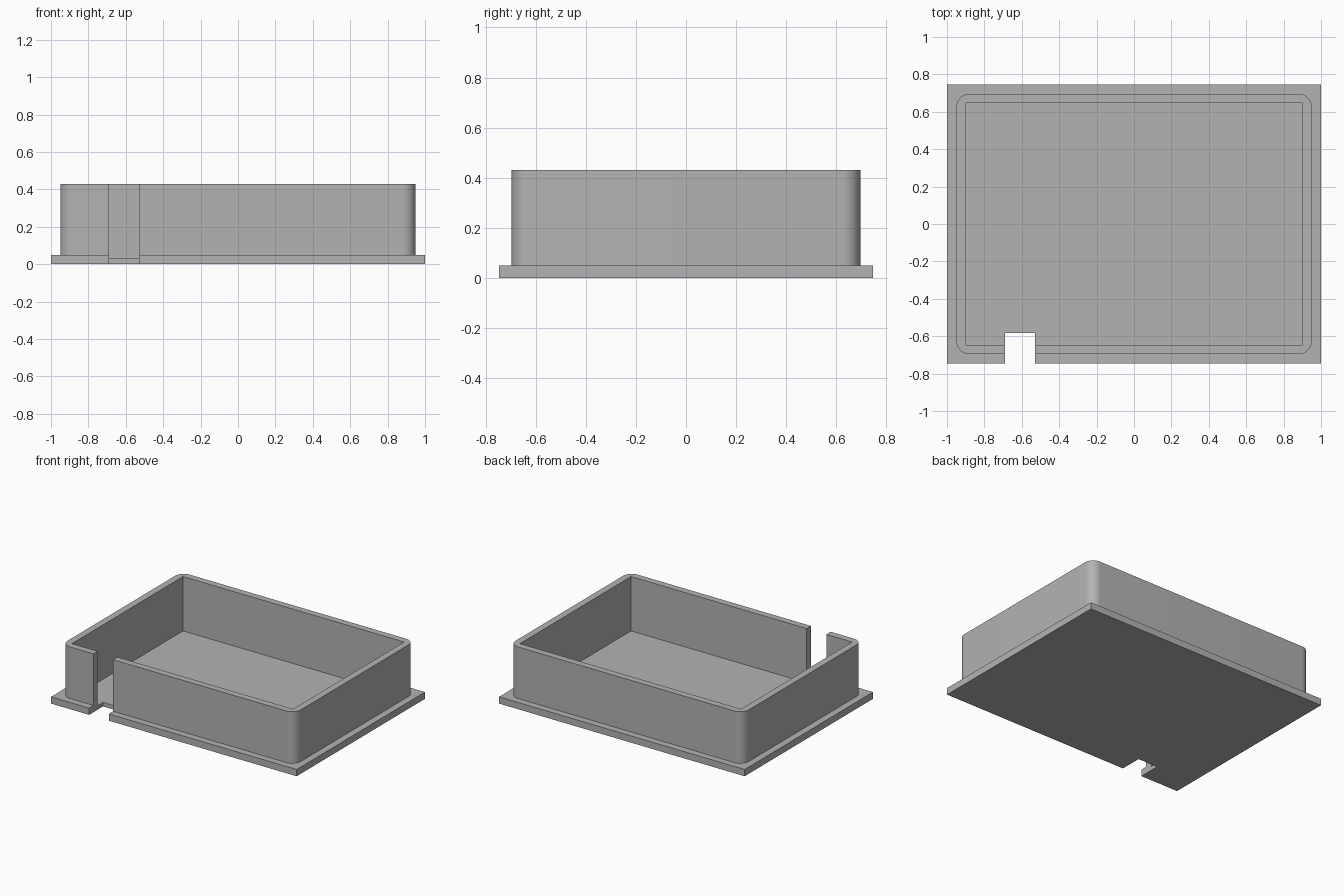
import bpy, bmesh, math

cube = bpy.data.objects.get("Cube")
if cube:
    bpy.data.objects.remove(cube, do_unlink=True)

grey = bpy.data.materials.new("mid_grey")
grey.use_nodes = True
colour = (0.45, 0.45, 0.45, 1)
grey.diffuse_color = colour
grey.node_tree.nodes["Principled BSDF"].inputs["Base Color"].default_value = colour


def block(name, x0, x1, y0, y1, z0, z1, radius=0):
    """Box between two corners, with optional rounded vertical edges."""
    bm = bmesh.new()
    bmesh.ops.create_cube(bm, size=1)
    for v in bm.verts:
        v.co.x = x1 if v.co.x > 0 else x0
        v.co.y = y1 if v.co.y > 0 else y0
        v.co.z = z1 if v.co.z > 0 else z0
    if radius:
        upright = [e for e in bm.edges
                   if abs(e.verts[0].co.z - e.verts[1].co.z) > 0.01]
        bmesh.ops.bevel(bm, geom=upright, offset=radius, segments=12,
                        profile=0.5, affect='EDGES')
    mesh = bpy.data.meshes.new(name)
    bm.to_mesh(mesh)
    bm.free()
    mesh.materials.append(grey)
    ob = bpy.data.objects.new(name, mesh)
    bpy.context.collection.objects.link(ob)
    return ob


def combine(target, tool, operation):
    """Apply a boolean and discard the tool."""
    tool.hide_render = True
    mod = target.modifiers.new(operation.lower(), 'BOOLEAN')
    mod.object, mod.operation, mod.solver = tool, operation, 'EXACT'
    bpy.context.view_layer.objects.active = target
    bpy.ops.object.modifier_apply(modifier=mod.name)
    bpy.data.objects.remove(tool, do_unlink=True)


# Flanged base plate joined to the round-cornered wall
tray = block("flanged_tray", -1, 1, -0.746, 0.746, 0, 0.05)
wall = block("wall", -0.95, 0.95, -0.696, 0.696, 0.02, 0.43, radius=0.07)
combine(tray, wall, 'UNION')

# Square-cornered cavity, floor slightly below the flange top
cavity = block("cavity_cutter", -0.9, 0.9, -0.646, 0.646, 0.03, 0.6)
combine(tray, cavity, 'DIFFERENCE')

# Cable slot through the front wall and plate
slot = block("slot_cutter", -0.69, -0.53, -1, -0.584, -0.2, 0.6)
combine(tray, slot, 'DIFFERENCE')

# Smooth only the rounded corners
bpy.ops.object.select_all(action='DESELECT')
tray.select_set(True)
bpy.context.view_layer.objects.active = tray
bpy.ops.object.shade_smooth_by_angle(angle=math.radians(30))
